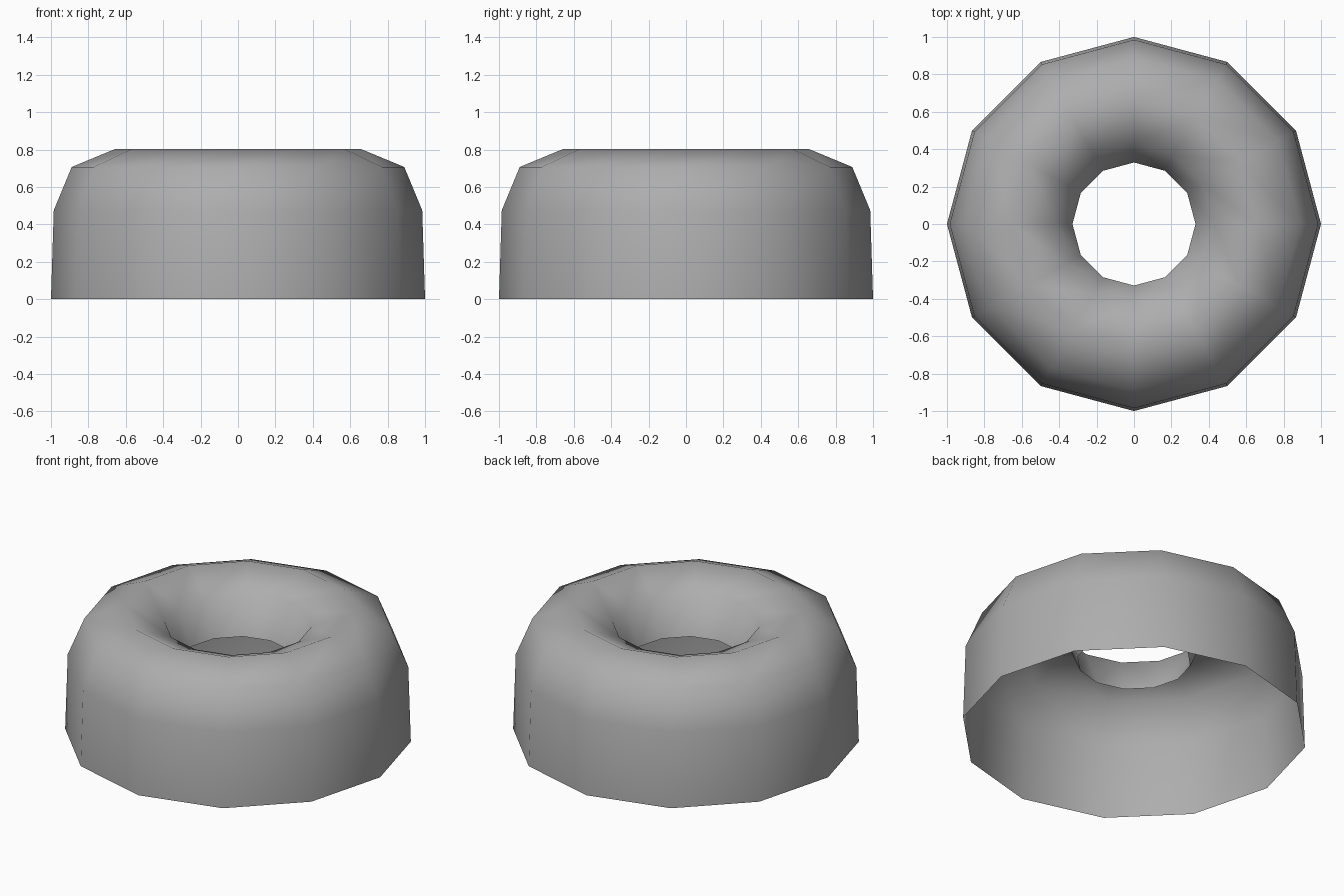
import bpy
import bmesh
from math import cos, sin, pi, tau

cube = bpy.data.objects.get("Cube")
if cube:
    bpy.data.objects.remove(cube, do_unlink=True)

SIDES = 12
TUBE_CENTRE, TUBE_RADIUS, TUBE_Z = 0.657, 0.328, 0.475


def make_material(name, colour):
    mat = bpy.data.materials.new(name)
    mat.use_nodes = True
    mat.diffuse_color = colour
    mat.node_tree.nodes["Principled BSDF"].inputs["Base Color"].default_value = colour
    return mat


def lathe(name, profile, material):
    """Turn an open (radius, height) profile into an open shell around z."""
    bm = bmesh.new()
    rings = [[bm.verts.new((r * cos(tau * k / SIDES), r * sin(tau * k / SIDES), z))
              for k in range(SIDES)] for r, z in profile]
    for low, high in zip(rings, rings[1:]):
        for k in range(SIDES):
            n = (k + 1) % SIDES
            face = bm.faces.new((low[k], low[n], high[n], high[k]))
            face.smooth = True
    mesh = bpy.data.meshes.new(name)
    bm.to_mesh(mesh)
    bm.free()
    mesh.materials.append(material)
    obj = bpy.data.objects.new(name, mesh)
    bpy.context.collection.objects.link(obj)
    return obj


# Outer wall from the open base, then the rounded half tube over to the hole rim
profile = [(1.0, 0.0)]
for i in range(5):
    a = pi * i / 4
    profile.append((TUBE_CENTRE + TUBE_RADIUS * cos(a), TUBE_Z + TUBE_RADIUS * sin(a)))

lathe("ring_shell", profile, make_material("plain grey", (0.42, 0.42, 0.42, 1.0)))
